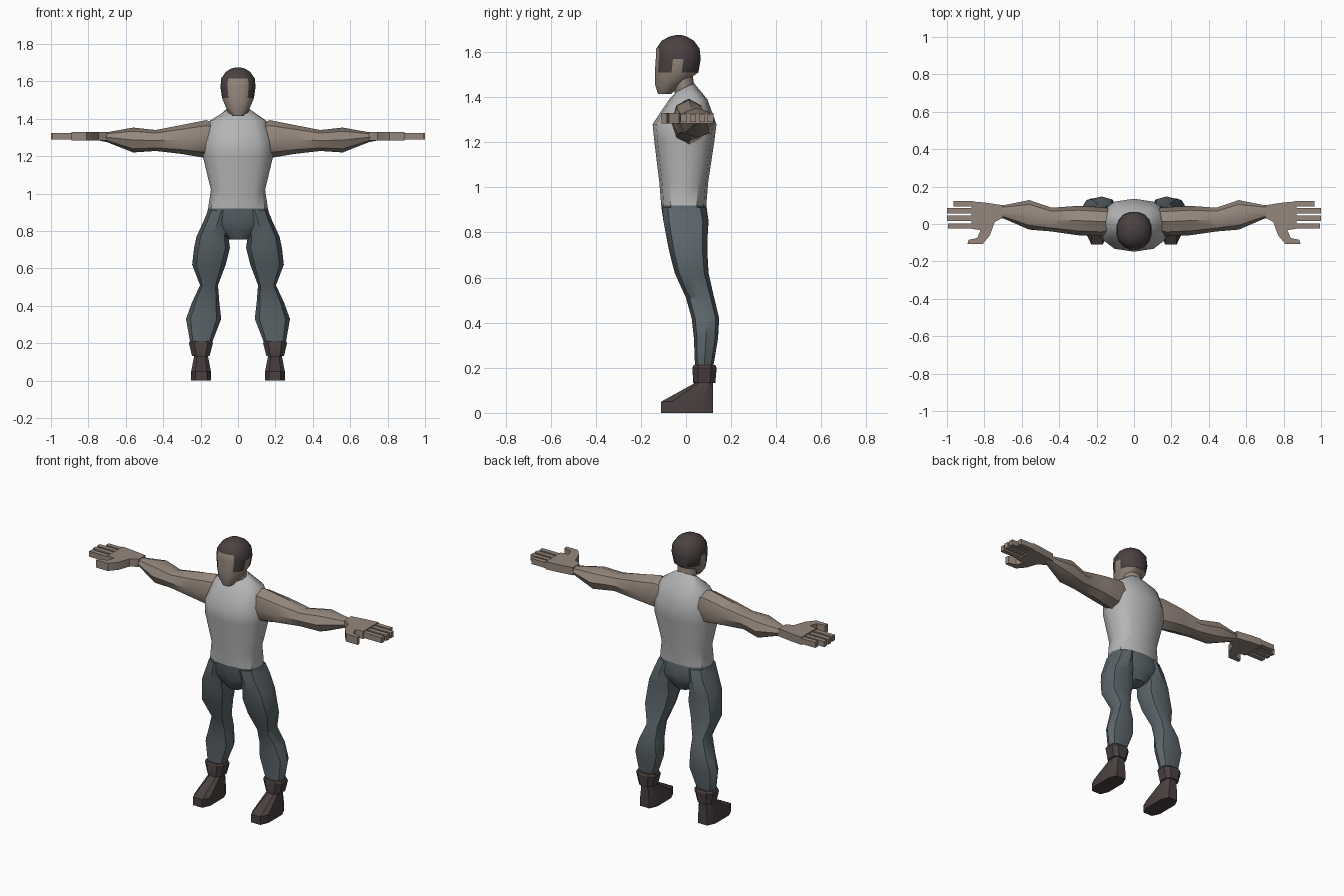
import bpy, bmesh, math

if "Cube" in bpy.data.objects:
    bpy.data.objects.remove(bpy.data.objects["Cube"])


def material(name, rgb):
    mat = bpy.data.materials.new(name)
    mat.use_nodes = True
    mat.diffuse_color = (*rgb, 1)
    mat.node_tree.nodes["Principled BSDF"].inputs["Base Color"].default_value = (*rgb, 1)
    return mat


SKIN = material("skin", (0.30, 0.24, 0.20))
SHIRT = material("grey shirt", (0.46, 0.46, 0.46))
TROUSERS = material("slate trousers", (0.105, 0.13, 0.145))
BROWN = material("dark brown", (0.07, 0.052, 0.052))


def finish(name, bm, mats, mirror=False, angle=40):
    """Turn a bmesh into a named object, optionally mirrored across x."""
    bmesh.ops.recalc_face_normals(bm, faces=bm.faces)
    mesh = bpy.data.meshes.new(name)
    bm.to_mesh(mesh)
    bm.free()
    for mat in mats:
        mesh.materials.append(mat)
    obj = bpy.data.objects.new(name, mesh)
    bpy.context.collection.objects.link(obj)
    if mirror:
        mod = obj.modifiers.new("mirror", "MIRROR")
        mod.use_mirror_merge = False
    bpy.ops.object.select_all(action="DESELECT")
    obj.select_set(True)
    bpy.context.view_layer.objects.active = obj
    bpy.ops.object.shade_smooth_by_angle(angle=math.radians(angle))
    return obj


def section(sides, power, offset):
    """Unit cross-section: power 1 is round, smaller is boxier."""
    pts = []
    for i in range(sides):
        t = math.tau * (i + offset) / sides
        pts.append([math.copysign(abs(f) ** power, f) if abs(f) > 1e-6 else 0
                    for f in (math.cos(t), math.sin(t))])
    top_u = max(p[0] for p in pts)
    top_v = max(p[1] for p in pts)
    return [(u / top_u, v / top_v) for u, v in pts]


def loft(rings, sides=8, power=1.0, offset=0.0, axis="z"):
    """Skin rings of (position, u min, u max, v min, v max) along an axis."""
    bm = bmesh.new()
    loops = []
    for pos, u0, u1, v0, v1 in rings:
        loop = []
        for u, v in section(sides, power, offset):
            a = (u0 + u1) / 2 + u * (u1 - u0) / 2
            b = (v0 + v1) / 2 + v * (v1 - v0) / 2
            loop.append(bm.verts.new((a, b, pos) if axis == "z" else (pos, a, b)))
        loops.append(loop)
    for low, high in zip(loops, loops[1:]):
        for i in range(sides):
            j = (i + 1) % sides
            bm.faces.new((low[i], low[j], high[j], high[i]))
    bm.faces.new(loops[0])
    bm.faces.new(loops[-1])
    return bm


def centred(rings):
    """Expand (z, half width, y min, y max) to symmetric rings."""
    return [(z, -a, a, y0, y1) for z, a, y0, y1 in rings]


# Sleeveless shirt, with a neckline that drops to the front
bm = loft(centred([
    (0.92, 0.16, -0.11, 0.09),
    (1.02, 0.145, -0.118, 0.098),
    (1.20, 0.188, -0.14, 0.125),
    (1.28, 0.182, -0.148, 0.135),
    (1.39, 0.15, -0.075, 0.095),
    (1.445, 0.066, -0.045, 0.035),
]), sides=12, power=0.8)
for v in bm.verts:
    if v.co.z > 1.44:
        v.co.z += v.co.y / 2
finish("shirt", bm, [SHIRT])

# Hips of the trousers
finish("trouser_hips", loft(centred([
    (0.755, 0.05, -0.06, 0.06),
    (0.80, 0.11, -0.085, 0.085),
    (0.85, 0.178, -0.1, 0.1),
    (0.92, 0.16, -0.11, 0.09),
]), sides=12, power=0.8), [TROUSERS])

# Trouser legs
finish("trouser_legs", loft([
    (0.20, 0.14, 0.255, 0.04, 0.12),
    (0.33, 0.09, 0.278, 0.035, 0.142),
    (0.42, 0.10, 0.245, 0.025, 0.147),
    (0.51, 0.107, 0.203, 0.0, 0.125),
    (0.62, 0.066, 0.245, -0.05, 0.1),
    (0.71, 0.043, 0.235, -0.073, 0.095),
    (0.77, 0.052, 0.222, -0.085, 0.095),
    (0.85, 0.03, 0.185, -0.1, 0.1),
    (0.91, 0.02, 0.16, -0.105, 0.088),
], power=0.85), [TROUSERS], mirror=True)

# Boots and their flared cuffs
finish("boots", loft([
    (0.0, 0.145, 0.25, -0.11, 0.12),
    (0.05, 0.145, 0.25, -0.11, 0.12),
    (0.13, 0.16, 0.235, 0.035, 0.12),
    (0.15, 0.16, 0.235, 0.04, 0.12),
], sides=8, power=0.6, offset=0.5), [BROWN], mirror=True, angle=30)
finish("boot_cuffs", loft([
    (0.132, 0.152, 0.246, 0.032, 0.13),
    (0.20, 0.134, 0.262, 0.028, 0.136),
    (0.212, 0.14, 0.256, 0.034, 0.13),
], sides=8, power=0.7, offset=0.5), [BROWN], mirror=True, angle=30)

# Arms
finish("arms", loft([
    (0.13, -0.05, 0.085, 1.22, 1.38),
    (0.17, -0.065, 0.09, 1.19, 1.393),
    (0.30, -0.06, 0.097, 1.212, 1.367),
    (0.44, -0.04, 0.087, 1.228, 1.34),
    (0.56, -0.03, 0.128, 1.22, 1.353),
    (0.70, 0.03, 0.1, 1.275, 1.328),
    (0.75, 0.035, 0.095, 1.285, 1.325),
], axis="x"), [SKIN], mirror=True)

# Hands: palm and thumb in one flat outline, plus four fingers
outline = [(0.70, 0.1), (0.70, 0.035), (0.745, 0.01), (0.77, -0.06), (0.81, -0.108),
           (0.89, -0.108), (0.885, -0.085), (0.838, -0.075), (0.82, -0.032),
           (0.87, -0.026), (0.87, 0.121), (0.80, 0.115)]
bm = bmesh.new()
palm = bm.faces.new([bm.verts.new((x, y, 1.283)) for x, y in outline])
raised = bmesh.ops.extrude_face_region(bm, geom=[palm], use_keep_orig=True)
bmesh.ops.translate(bm, vec=(0, 0, 0.047),
                    verts=[g for g in raised["geom"] if isinstance(g, bmesh.types.BMVert)])
finish("palms", bm, [SKIN], mirror=True, angle=30)

for name, y, tip in (("index", -0.011, 0.995), ("middle", 0.031, 1.0),
                     ("ring", 0.071, 1.0), ("little", 0.108, 0.965)):
    bm = bmesh.new()
    bmesh.ops.create_cube(bm, size=1)
    length = tip - 0.86
    bmesh.ops.scale(bm, vec=(length, 0.028, 0.034), verts=bm.verts)
    bmesh.ops.translate(bm, vec=(tip - length / 2, y, 1.307), verts=bm.verts)
    finish(name + "_fingers", bm, [SKIN], mirror=True)

# Neck
finish("neck", loft(centred([
    (1.38, 0.06, -0.045, 0.04),
    (1.46, 0.058, -0.055, 0.035),
    (1.53, 0.058, -0.07, 0.025),
]), sides=12), [SKIN])

# Head, with the hair chosen by face position
bm = loft(centred([
    (1.415, 0.03, -0.125, -0.065),
    (1.455, 0.062, -0.137, -0.02),
    (1.51, 0.085, -0.138, 0.055),
    (1.57, 0.094, -0.134, 0.065),
    (1.615, 0.09, -0.132, 0.06),
    (1.65, 0.066, -0.108, 0.035),
    (1.668, 0.038, -0.075, 0.005),
    (1.675, 0.012, -0.045, -0.02),
]), sides=16, power=0.9, offset=0.5)
for f in bm.faces:
    c = f.calc_center_median()
    ear_gap = c.z < 1.57 and abs(c.y + 0.035) < 0.015 and abs(c.x) > 0.05
    is_face = c.z < 1.615 and c.y < -0.115
    f.material_index = 0 if c.z < 1.51 or ear_gap or is_face else 1
finish("head", bm, [SKIN, BROWN])
